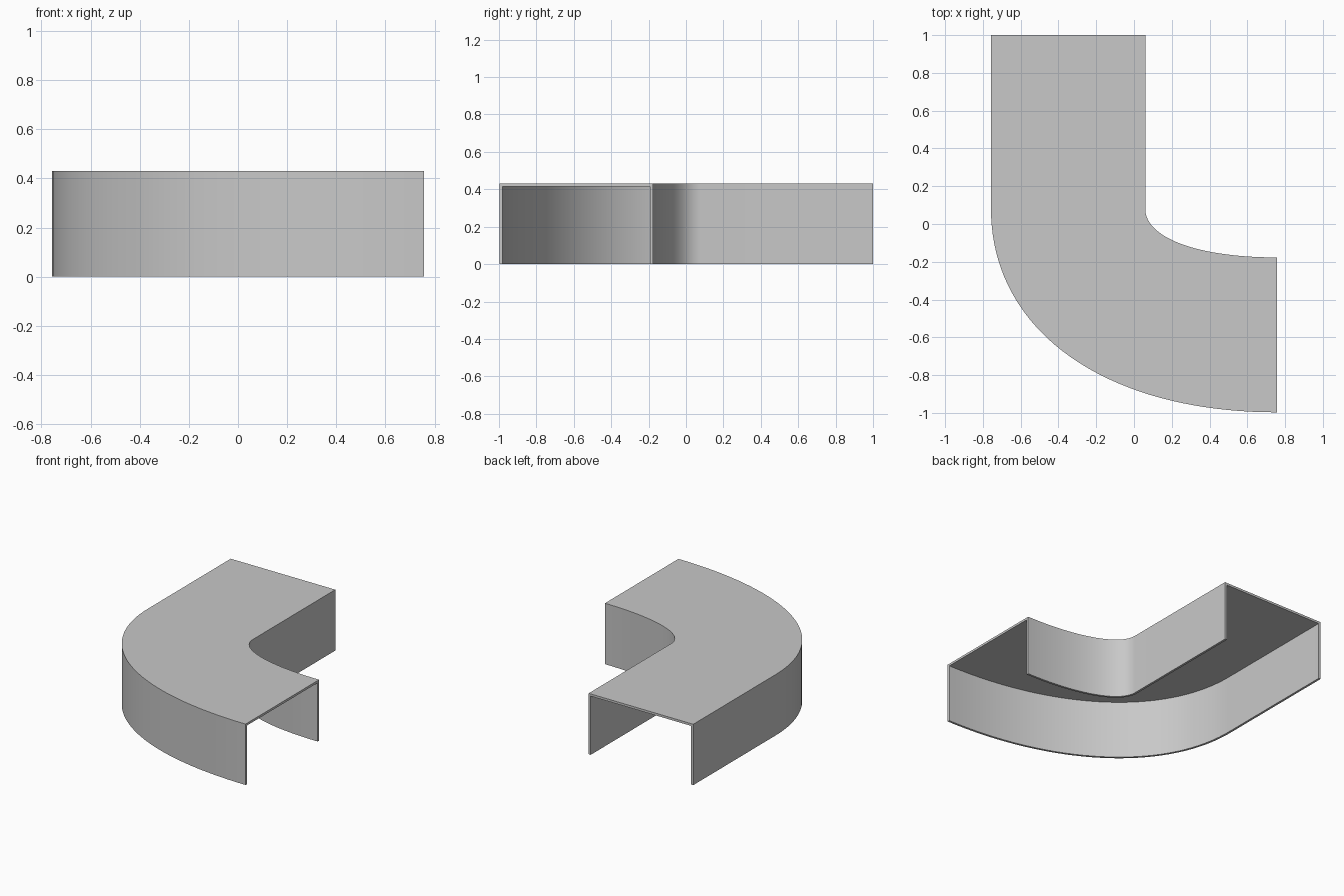
import bpy
import bmesh
import math
from mathutils import Vector

HEIGHT = 0.43
WALL = 0.016
STEPS = 40
ROUND = 0.6      # handle length of the bend
BEND_Y = 0.08    # where the straight run starts to turn
END_X = 0.757

cube = bpy.data.objects.get("Cube")
if cube:
    bpy.data.objects.remove(cube, do_unlink=True)

grey = bpy.data.materials.new("plain_grey")
grey.use_nodes = True
colour = (0.58, 0.58, 0.58, 1)
grey.diffuse_color = colour
grey.node_tree.nodes["Principled BSDF"].inputs["Base Color"].default_value = colour


def wall_path(side_x, end_y):
    """Straight run from the back, then a quarter bend to the left end."""
    a = Vector((side_x, BEND_Y))
    d = Vector((END_X, end_y))
    corner = Vector((side_x, end_y))
    b = a.lerp(corner, ROUND)
    c = d.lerp(corner, ROUND)
    points = [Vector((side_x, 1))]
    for i in range(STEPS + 1):
        t = i / STEPS
        s = 1 - t
        points.append(a * s**3 + b * 3 * s * s * t + c * 3 * s * t * t + d * t**3)
    return points


def offset(points, distance):
    """Shift a path to the left of its travel direction."""
    result = []
    last = len(points) - 1
    for i, p in enumerate(points):
        if i == 0:
            direction = Vector((0, -1))
        elif i == last:
            direction = Vector((1, 0))
        else:
            direction = ((p - points[i - 1]).normalized()
                         + (points[i + 1] - p).normalized()).normalized()
        result.append(p + Vector((-direction.y, direction.x)) * distance)
    return result


outer = wall_path(-0.757, -0.997)
inner = wall_path(0.06, -0.177)
outer_in = offset(outer, WALL)
inner_in = offset(inner, -WALL)

# Inverted U cross-section swept along the two walls
bm = bmesh.new()
rings = []
for o, i, oi, ii in zip(outer, inner, outer_in, inner_in):
    section = [(o, 0), (o, HEIGHT), (i, HEIGHT), (i, 0),
               (ii, 0), (ii, HEIGHT - WALL), (oi, HEIGHT - WALL), (oi, 0)]
    rings.append([bm.verts.new((p.x, p.y, z)) for p, z in section])

for r, q in zip(rings, rings[1:]):
    for k in range(8):
        n = (k + 1) % 8
        bm.faces.new((r[k], r[n], q[n], q[k]))

# Thin rims at both open ends
for ring in (rings[0], rings[-1]):
    for ids in ((0, 1, 6, 7), (1, 2, 5, 6), (2, 3, 4, 5)):
        bm.faces.new([ring[k] for k in ids])

bmesh.ops.recalc_face_normals(bm, faces=bm.faces)
mesh = bpy.data.meshes.new("curved_channel")
bm.to_mesh(mesh)
bm.free()
mesh.materials.append(grey)

channel = bpy.data.objects.new("curved_channel", mesh)
bpy.context.collection.objects.link(channel)
bpy.ops.object.select_all(action="DESELECT")
channel.select_set(True)
bpy.context.view_layer.objects.active = channel
bpy.ops.object.shade_smooth_by_angle(angle=math.radians(30))
